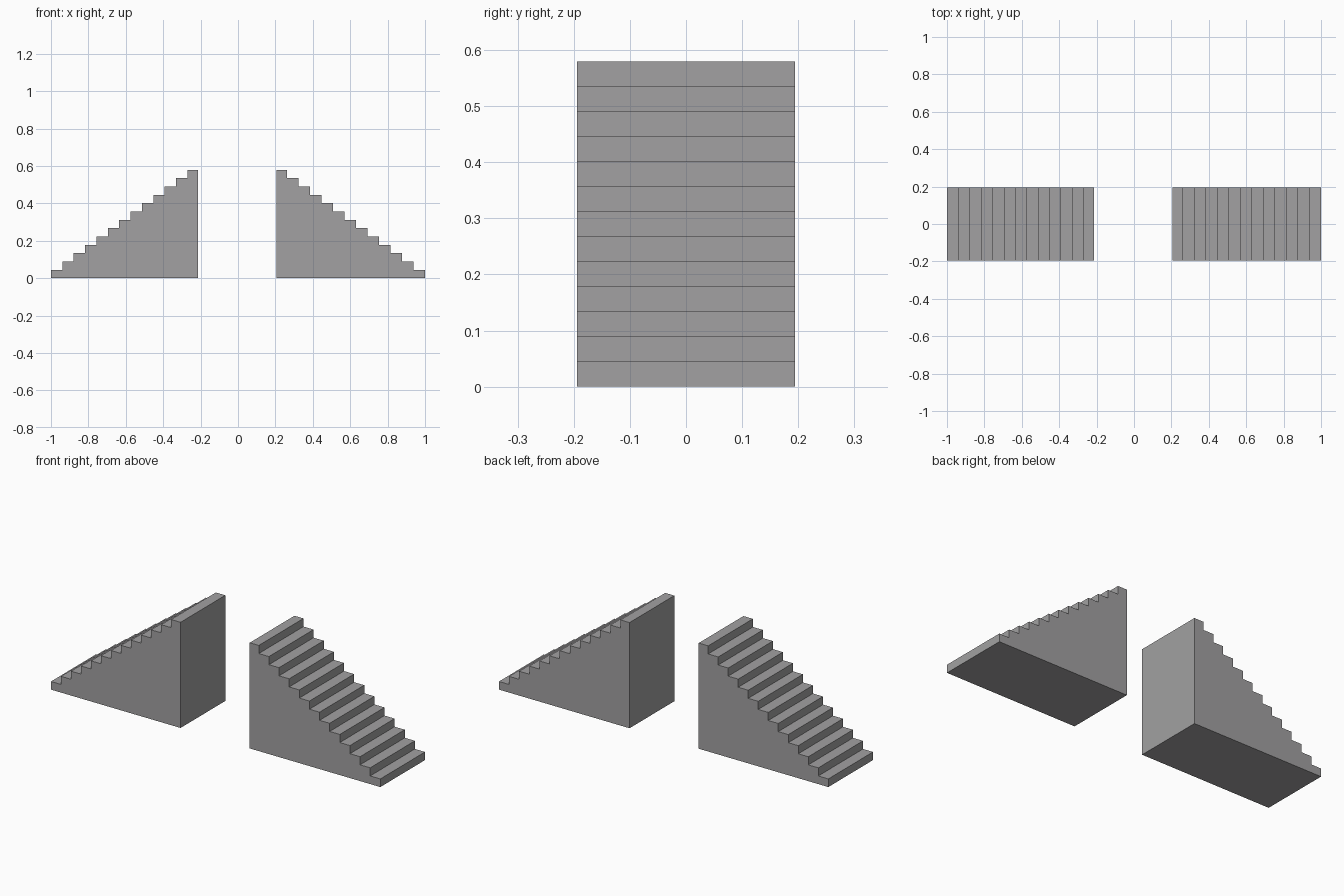
import bpy, bmesh

if "Cube" in bpy.data.objects:
    bpy.data.objects.remove(bpy.data.objects["Cube"])

STEPS = 13
HEIGHT = 0.58
HALF_DEPTH = 0.194

grey = bpy.data.materials.new("stone grey")
grey.diffuse_color = (0.36, 0.355, 0.36, 1)
grey.use_nodes = True
grey.node_tree.nodes["Principled BSDF"].inputs["Base Color"].default_value = grey.diffuse_color


def staircase(name, side, run, inner):
    """Solid stair rising from x = side * 1 towards the middle, ending at side * inner."""
    rise = HEIGHT / STEPS
    profile = [(1.0, 0.0)]
    for i in range(STEPS):
        x = 1.0 - i * run
        profile += [(x, (i + 1) * rise)]
        x_next = inner if i == STEPS - 1 else x - run
        profile += [(x_next, (i + 1) * rise)]
    profile.append((inner, 0.0))

    # extrude the side profile through the depth
    bm = bmesh.new()
    face = bm.faces.new([bm.verts.new((side * x, -HALF_DEPTH, z)) for x, z in profile])
    out = bmesh.ops.extrude_face_region(bm, geom=[face])
    moved = [v for v in out["geom"] if isinstance(v, bmesh.types.BMVert)]
    bmesh.ops.translate(bm, verts=moved, vec=(0, 2 * HALF_DEPTH, 0))
    bmesh.ops.recalc_face_normals(bm, faces=bm.faces)
    mesh = bpy.data.meshes.new(name)
    bm.to_mesh(mesh)
    bm.free()
    mesh.materials.append(grey)
    obj = bpy.data.objects.new(name, mesh)
    bpy.context.collection.objects.link(obj)


# two facing flights with a gap between them
staircase("left_staircase", -1, 0.0608, 0.213)
staircase("right_staircase", 1, 0.0615, 0.207)
